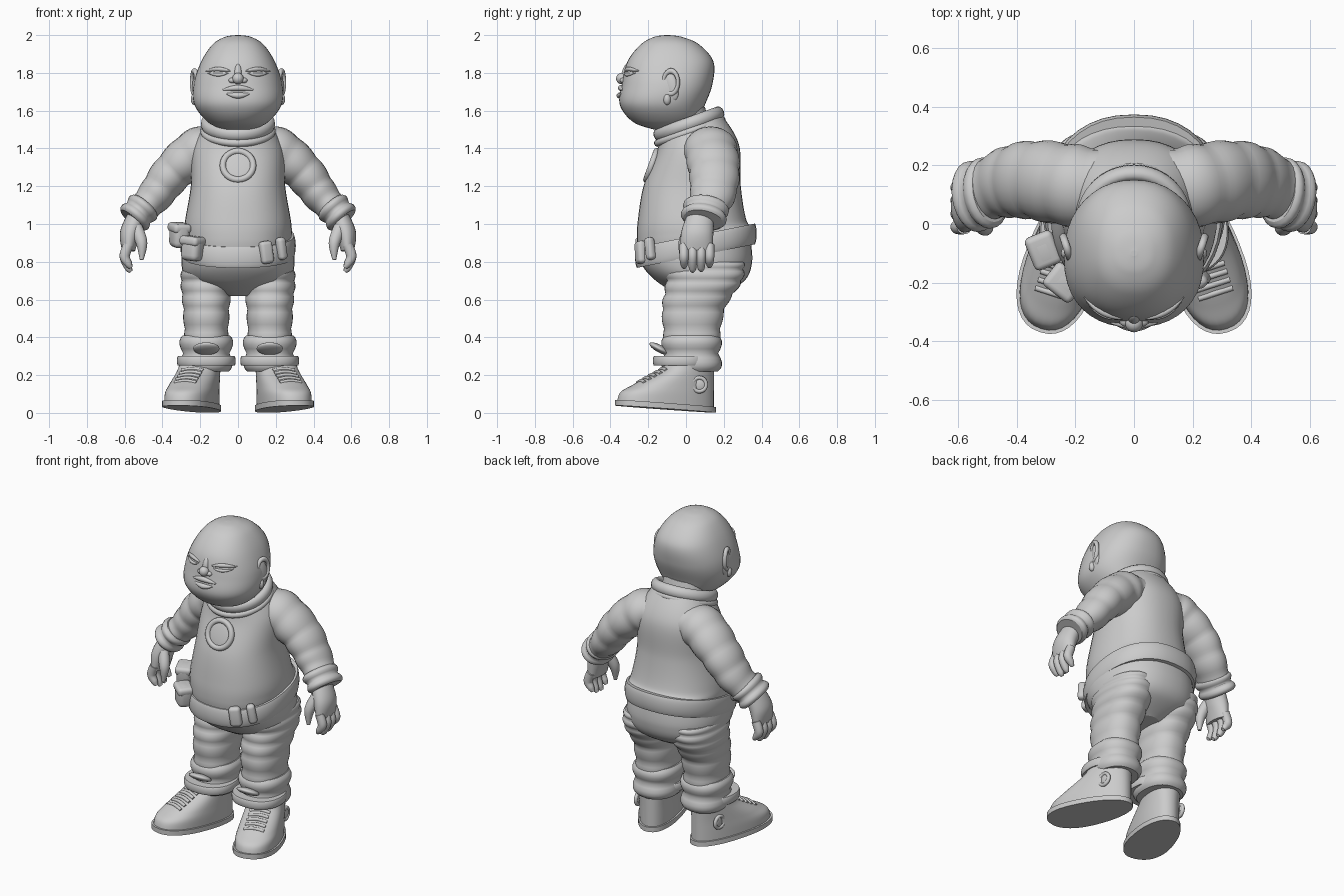
import bpy, bmesh
from math import pi, sin, cos, radians, copysign
from mathutils import Matrix, Vector
from mathutils.bvhtree import BVHTree

if "Cube" in bpy.data.objects:
    bpy.data.objects.remove(bpy.data.objects["Cube"])

GREY = (.6, .6, .6, 1)
clay = bpy.data.materials.new("plain_grey")
clay.use_nodes = True
clay.diffuse_color = GREY
clay.node_tree.nodes["Principled BSDF"].inputs["Base Color"].default_value = GREY

STAY = Matrix()
MIRROR = {"left": STAY, "right": Matrix.Scale(-1, 4, Vector((1, 0, 0)))}


def finish(name, bm, place=STAY, bevel=0):
    bm.transform(place)
    bmesh.ops.recalc_face_normals(bm, faces=bm.faces)
    for face in bm.faces:
        face.smooth = bevel > 0 or len(face.verts) <= 4
    mesh = bpy.data.meshes.new(name)
    bm.to_mesh(mesh)
    bm.free()
    mesh.materials.append(clay)
    obj = bpy.data.objects.new(name, mesh)
    bpy.context.scene.collection.objects.link(obj)
    if bevel:
        rounding = obj.modifiers.new("rounding", "BEVEL")
        rounding.width, rounding.segments = bevel, 4
    return obj


def skin(name, rings, place):
    bm = bmesh.new()
    loops = [[bm.verts.new(point) for point in ring] for ring in rings]
    for low, high in zip(loops, loops[1:]):
        for i in range(len(low)):
            bm.faces.new((low[i - 1], low[i], high[i], high[i - 1]))
    bm.faces.new(loops[0])
    bm.faces.new(loops[-1])
    return finish(name, bm, place)


def spline(f, a, b, c, d):
    return b + f / 2 * (c - a + f * (2 * a - 5 * b + 4 * c - d + f * (3 * (b - c) + d - a)))


def flow(rows, folds, swell, steps=10):
    """Smooth curve through the rows, each paired with its cloth-roll factor."""
    last, dense = len(rows) - 1, []
    for k in range(last):
        near = [rows[min(max(k + j, 0), last)] for j in (-1, 0, 1, 2)]
        dense += [[spline(s / steps, *column) for column in zip(*near)] for s in range(steps)]
    dense.append(rows[-1])
    total = len(dense) - 1
    return [(row, 1 + swell * abs(sin(pi * folds * i / total))) for i, row in enumerate(dense)]


def circle(count):
    return [(cos(2 * pi * i / count), sin(2 * pi * i / count)) for i in range(count)]


def body(name, profile, place=STAY, folds=0, swell=0, taper=0):
    """Stacked sections: height, front, back, half width, optional slope."""
    rings = []
    for (z, front, back, width, *slope), puff in flow(profile, folds, swell):
        ring = []
        for c, s in circle(40):
            c, s = (copysign(abs(v) ** .88, v) for v in (c, s))
            y = s * puff * (back - front) / 2
            ring.append(Vector((c * puff * width * (1 - taper * s), (front + back) / 2 + y,
                                z + sum(slope) * y)))
        rings.append(ring)
    return skin(name, rings, place)


def tube(name, path, place=STAY, folds=0, swell=0):
    """Limb along a path: x, y, z, side radius, depth radius."""
    rows = flow(path, folds, swell)
    points = [Vector(row[:3]) for row, puff in rows]
    rings = []
    for k, (row, puff) in enumerate(rows):
        along = points[min(k + 1, len(points) - 1)] - points[max(k - 1, 0)]
        across = Vector((0, 1, 0)).cross(along).normalized()
        deep = along.normalized().cross(across)
        rings.append([points[k] + puff * (across * c * row[3] + deep * s * row[4])
                      for c, s in circle(24)])
    return skin(name, rings, place)


def pose(loc, rot=(0, 0, 0), size=(1, 1, 1)):
    x, y, z = (Matrix.Rotation(radians(a), 4, axis) for a, axis in zip(rot, "XYZ"))
    return Matrix.Translation(loc) @ z @ y @ x @ Matrix.Diagonal((*size, 1))


def ball(name, loc, size, rot=(0, 0, 0), place=STAY):
    bm = bmesh.new()
    bmesh.ops.create_uvsphere(bm, u_segments=24, v_segments=16, radius=1)
    return finish(name, bm, place @ pose(loc, rot, size))


def box(name, loc, size, rot, bevel=.02):
    bm = bmesh.new()
    bmesh.ops.create_cube(bm, size=1, matrix=Matrix.Diagonal((*size, 1)))
    return finish(name, bm, pose(loc, rot), bevel)


def hoop(name, loc, major, minor, rot, size=(1, 1, 1), place=STAY):
    bm = bmesh.new()
    grid = [[bm.verts.new(((major + minor * p) * c, (major + minor * p) * s, minor * q))
             for p, q in circle(12)] for c, s in circle(40)]
    for i, ring in enumerate(grid):
        for j in range(len(ring)):
            bm.faces.new((grid[i - 1][j - 1], ring[j - 1], ring[j], grid[i - 1][j]))
    return finish(name, bm, place @ pose(loc, rot, size))


def front_finder(obj):
    bpy.context.view_layer.update()
    tree = BVHTree.FromObject(obj, bpy.context.evaluated_depsgraph_get())
    return lambda x, z: tree.ray_cast(Vector((x, -2, z)), Vector((0, 1, 0)))[0].y


# Head and neck
head = body("head", [
    (1.5, -.17, -.03, .08), (1.54, -.28, .06, .16), (1.63, -.35, .1, .23),
    (1.74, -.34, .14, .235), (1.86, -.31, .145, .195), (1.95, -.24, .07, .135),
    (1.99, -.17, -.02, .07), (2, -.11, -.09, .01)])
body("neck", [(1.4, -.12, .16, .14), (1.62, -.13, .1, .14)])

# Face
face = front_finder(head)


def face_line(name, start, end, height, bow, thick, place=STAY):
    rows = []
    for k in range(5):
        x, arch = start + (end - start) * k / 4, sin(pi * k / 4)
        z, radius = height + bow * arch, thick * (.3 + arch)
        rows.append((x, face(x, z), z, radius, radius))
    tube(name, rows, place)


face_line("upper_lip", -.08, .08, 1.71, .01, .012)
face_line("lower_lip", -.06, .06, 1.69, -.01, .012)
ball("nose", (0, -.34, 1.77), (.03, .03, .03))
ball("nose_bridge", (0, -.32, 1.8), (.02, .02, .05), (-15, 0, 0))

# Jacket and collar
jacket = body("jacket", [
    (.9, -.25, .36, .28, .17), (.95, -.26, .36, .285, .1), (1.02, -.255, .32, .28, 0),
    (1.2, -.225, .29, .25, 0), (1.4, -.155, .28, .24, .1), (1.53, -.14, .18, .17, .36)])
COLLAR_TILT = (20, 0, 0)
hoop("collar", (0, .015, 1.53), .17, .027, COLLAR_TILT, (1, 1, 1.3))
hoop("collar_seam", (0, .02, 1.49), .18, .02, COLLAR_TILT)

# Chest badge
chest = (0, front_finder(jacket)(0, 1.31), 1.31)
BADGE_TILT = (70, 0, 0)
hoop("chest_ring", chest, .08, .017, BADGE_TILT)
ball("chest_dish", chest, (.08, .08, .01), BADGE_TILT)

# Trouser seat
body("trouser_seat", [(.93, -.24, .34, .28), (.8, -.24, .35, .3),
                      (.7, -.16, .31, .26), (.62, -.03, .18, .08)])

# Belt with clasps and pouches
body("belt", [(.83, -.26, .365, .297, .2), (.94, -.26, .365, .297, .2)], folds=1, swell=.03)
box("belt_clasp", (.15, -.24, .85), (.07, .05, .12), (0, -8, 24))
box("belt_loop", (.23, -.19, .87), (.05, .05, .12), (0, -10, 42))
for name, spot, turn in (("front_pouch", Vector((-.24, -.2, .87)), (0, 6, -38)),
                         ("side_pouch", Vector((-.31, -.09, .94)), (0, 8, -68))):
    box(name, spot, (.11, .09, .13), turn, .03)
    box(name + "_flap", spot + Vector((0, 0, .04)), (.12, .1, .05), turn)

for side, flip in MIRROR.items():
    # Eye and ear
    face_line(side + "_lower_eyelid", .05, .16, 1.8, -.01, .007, flip)
    face_line(side + "_upper_eyelid", .04, .17, 1.81, .01, .009, flip)
    ball(side + "_nostril", (.03, -.33, 1.76), (.02, .02, .015), place=flip)
    ball(side + "_ear", (.22, -.08, 1.73), (.02, .04, .08), (14, 0, -18), flip)
    hoop(side + "_ear_rim", (.23, -.08, 1.75), .04, .01, (0, 90, -18), (1.5, 1, 1.3), flip)
    ball(side + "_ear_lobe", (.23, -.1, 1.66), (.02, .02, .03), place=flip)

    # Sleeve with folds and a double rolled cuff
    tube(side + "_sleeve", [
        (.08, .12, 1.41, .09, .12), (.2, .13, 1.39, .12, .135), (.34, .15, 1.28, .105, .13),
        (.44, .14, 1.15, .09, .115), (.53, .1, 1.05, .07, .09)], flip, folds=6, swell=.06)
    tube(side + "_cuff", [(.49, .11, 1.1, .08, .105), (.56, .09, 1.02, .08, .105)],
         flip, folds=2, swell=.18)

    # Hand
    tube(side + "_palm", [(.53, .08, 1.05, .05, .07), (.57, .06, .95, .055, .085),
                          (.58, .055, .86, .035, .085)], flip)
    for i, finger in enumerate(("index", "middle", "ring", "little")):
        y, tip = -.01 + .045 * i, .74 + .02 * abs(i - 1.4)
        tube(f"{side}_{finger}_finger", [
            (.58, y, .89, .027, .025), (.6, y, .83, .027, .025),
            (.58, y, tip + .02, .02, .02), (.565, y, tip, .01, .01)], flip)
    tube(side + "_thumb", [(.54, .02, .98, .035, .03), (.51, -.01, .9, .03, .03),
                           (.51, -.02, .81, .01, .01)], flip)

    # Trouser leg with folds
    leg = flip @ Matrix.Translation((.168, 0, 0))
    body(side + "_trouser_leg", [
        (.8, -.13, .3, .12), (.7, -.1, .29, .13), (.55, -.12, .2, .118),
        (.36, -.11, .17, .11)], leg, folds=6, swell=.06)

    # Boot shaft, strap and tongue
    body(side + "_boot_shaft", [(.41, -.11, .17, .125), (.22, -.11, .17, .12)],
         leg, folds=2, swell=.15)
    body(side + "_boot_strap", [(.25, -.17, .12, .15), (.3, -.17, .12, .15)],
         leg, folds=1, swell=.04)
    ball(side + "_boot_tongue", (0, -.14, .34), (.07, .06, .02), (-28, 0, 0), leg)

    # Foot, sole and laces
    foot = flip @ pose((.192, .03, 0), (0, 0, 18))
    body(side + "_foot", [
        (.04, -.41, .12, .12, -.07), (.1, -.39, .12, .12, -.04), (.15, -.32, .12, .115, 0),
        (.23, -.17, .12, .105, 0), (.29, -.13, .12, .1, 0)], foot, taper=.14)
    body(side + "_sole", [(.02, -.42, .13, .13, -.07), (.05, -.42, .13, .13, -.07)],
         foot, taper=.14)
    for lace in range(5):
        y, z = -.28 + .03 * lace, .17 + .016 * lace
        tube(f"{side}_lace_{lace}", [(x * .06, y, z - .01 * x * x, .01, .01) for x in (-1, 0, 1)],
             foot)

    # Ankle button
    hoop(side + "_button_rim", (.284, .07, .15), .036, .011, (0, 90, 8), place=flip)
    ball(side + "_button", (.28, .07, .15), (.012, .035, .035), place=flip)
